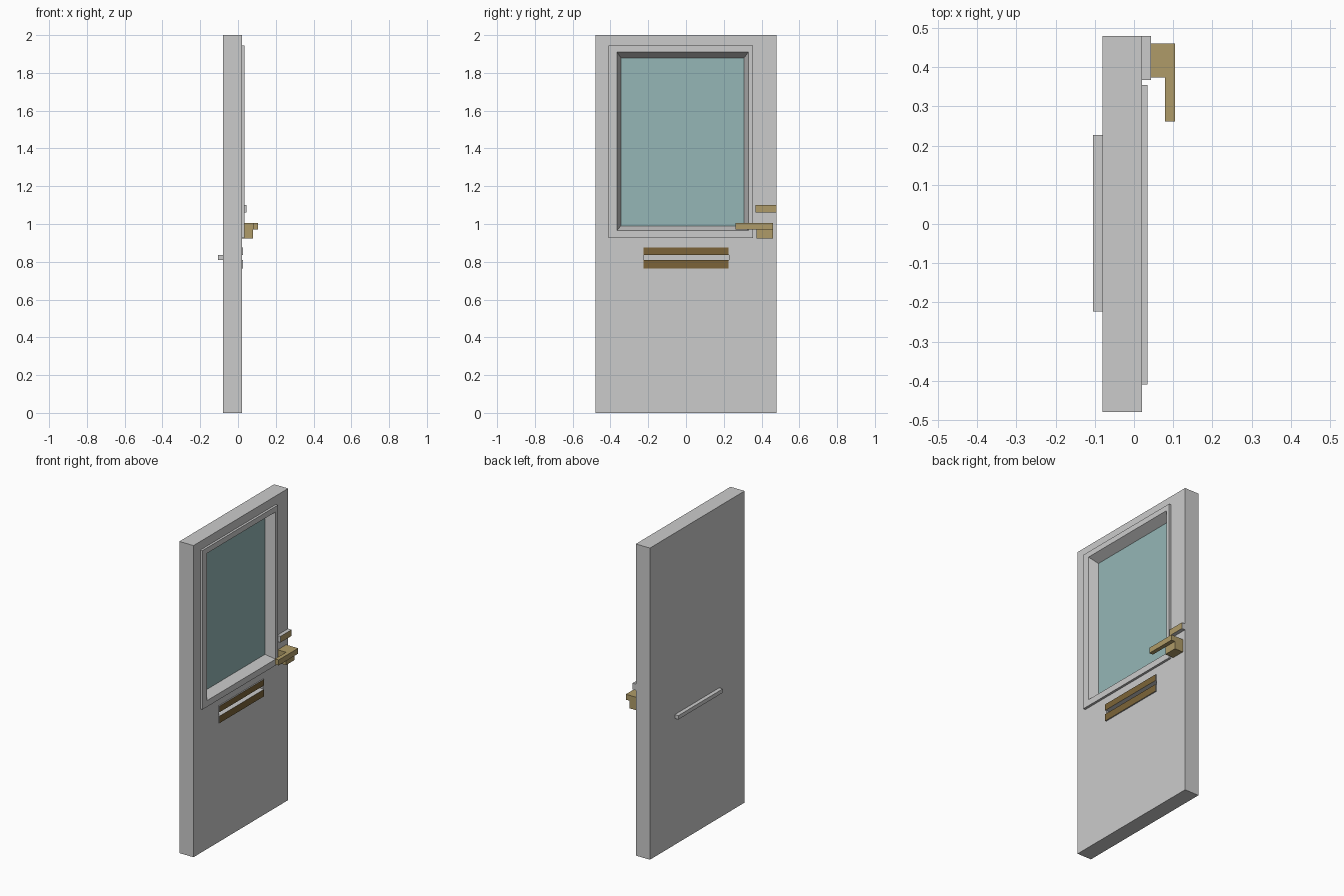
import bpy

if "Cube" in bpy.data.objects:
    bpy.data.objects.remove(bpy.data.objects["Cube"])


def material(name, rgb):
    m = bpy.data.materials.new(name)
    m.diffuse_color = (*rgb, 1)
    m.use_nodes = True
    m.node_tree.nodes["Principled BSDF"].inputs["Base Color"].default_value = m.diffuse_color
    return m


BRASS = material("brass", (0.43, 0.33, 0.14))
DARK_BRASS = material("dark_brass", (0.20, 0.127, 0.04))
GLASS = material("glass_tint", (0.30, 0.47, 0.47))
GREY = material("grey", (0.8, 0.8, 0.8))


def make(name, verts, faces, mats=(), last_mat=0):
    me = bpy.data.meshes.new(name)
    me.from_pydata(verts, [], faces)
    for m in mats:
        me.materials.append(m)
    me.polygons[len(faces) - 1].material_index = last_mat
    ob = bpy.data.objects.new(name, me)
    bpy.context.collection.objects.link(ob)
    return ob


def corners(x, y0, y1, z0, z1):
    return [(x, y0, z0), (x, y1, z0), (x, y1, z1), (x, y0, z1)]


def shell(rings, back=False, front=True):
    """Bridge rectangular rings (x, y0, y1, z0, z1); optional end caps."""
    verts = [c for r in rings for c in corners(*r)]
    faces = [(3, 2, 1, 0)] if back else []
    for k in range(0, 4 * (len(rings) - 1), 4):
        for i in range(4):
            j = (i + 1) % 4
            faces.append((k + i, k + j, k + 4 + j, k + 4 + i))
    if front:
        n = len(verts)
        faces.append((n - 4, n - 3, n - 2, n - 1))
    return verts, faces


def box(name, x0, x1, rect, mats=(), front_mat=0):
    make(name, *shell([(x0, *rect), (x1, *rect)], back=True), mats, front_mat)


BACK, FACE = -0.08, 0.02
DOOR = (-0.48, 0.48, 0.0, 2.0)
FRAME = (-0.41, 0.355, 0.925, 1.945)
OPENING = (-0.365, 0.33, 0.965, 1.91)
PANE = (-0.345, 0.308, 0.99, 1.88)
SLOT = (-0.223, 0.227, 0.81, 0.835)

# Door slab: sides and back, then a front face with holes for window and slot
verts, faces = shell([(BACK, *DOOR), (FACE, *DOOR)], back=True, front=False)
rects = (DOOR, FRAME, SLOT)
ys = sorted(v for r in rects for v in r[:2])
zs = sorted(v for r in rects for v in r[2:])
for ya, yb in zip(ys, ys[1:]):
    for za, zb in zip(zs, zs[1:]):
        cy, cz = (ya + yb) / 2, (za + zb) / 2
        if any(h[0] < cy < h[1] and h[2] < cz < h[3] for h in (FRAME, SLOT)):
            continue
        n = len(verts)
        verts += corners(FACE, ya, yb, za, zb)
        faces.append((n, n + 1, n + 2, n + 3))
make("door_slab", verts, faces)

# Raised window frame with tapered reveal, closed by the tinted pane
make("window", *shell([(FACE, *FRAME), (0.035, *FRAME),
                       (0.035, *OPENING), (-0.023, *PANE)]), (GREY, GLASS), 1)

# Letter slot: deep recess, ridge on the back, two brass-faced trim bars
make("letter_slot", *shell([(FACE, *SLOT), (BACK + 0.001, *SLOT)]))
box("slot_back_ridge", -0.105, BACK, SLOT)
for name, z0, z1 in (("upper", 0.835, 0.875), ("lower", 0.765, 0.81)):
    box("slot_trim_" + name, FACE, 0.027, (-0.225, 0.225, z0, z1),
        (GREY, DARK_BRASS), 1)

# Lock plate with brass face
box("lock_plate", FACE, 0.044, (0.368, 0.48, 1.06, 1.10), (GREY, BRASS), 1)

# Handle: mounting block and lever
box("handle_base", FACE, 0.079, (0.374, 0.46, 0.922, 1.005), (BRASS,))
box("handle_lever", 0.079, 0.105, (0.262, 0.46, 0.97, 1.005), (BRASS,))
